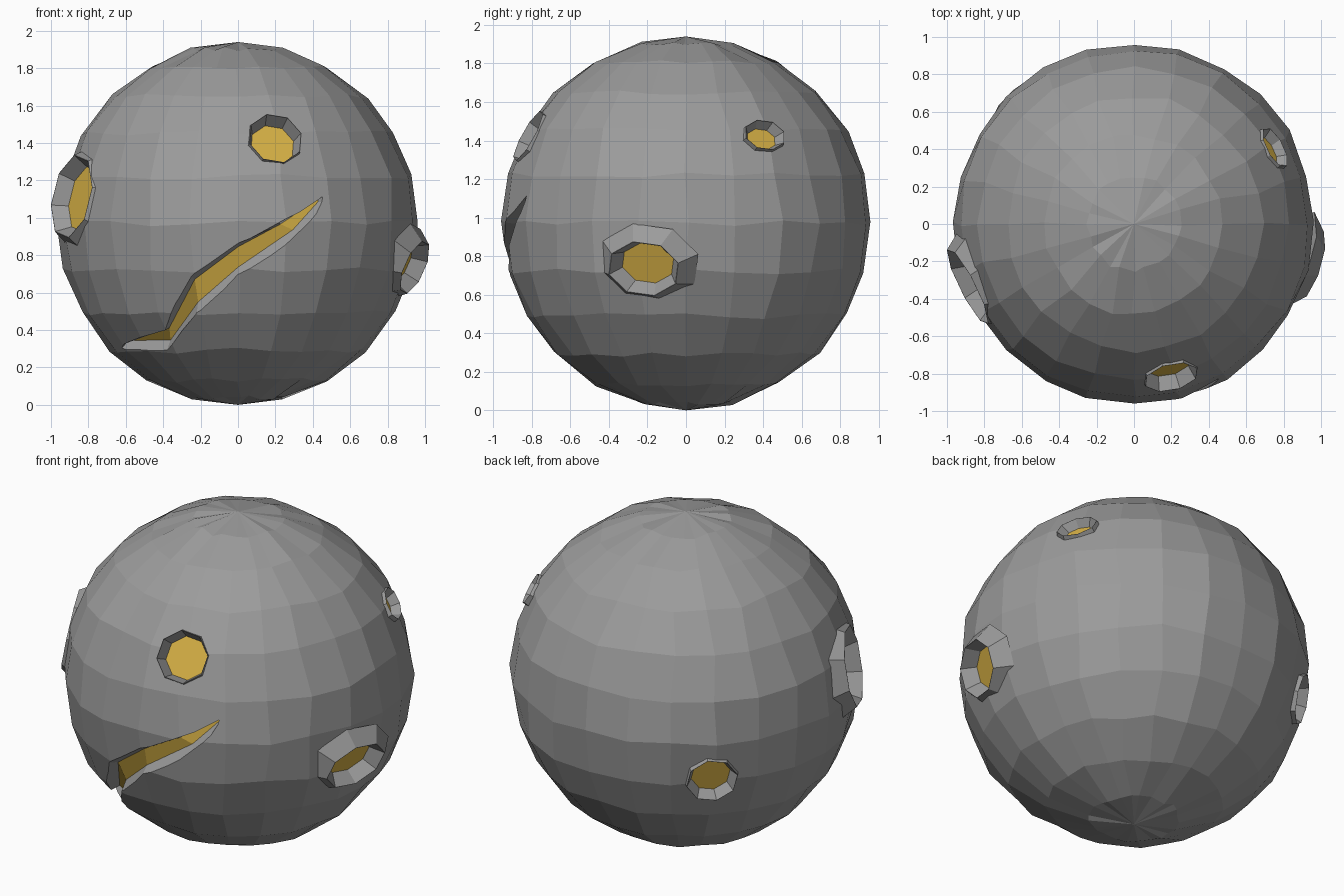
import bpy, bmesh, math, random
from mathutils import Vector

if "Cube" in bpy.data.objects:
    bpy.data.objects.remove(bpy.data.objects["Cube"])

random.seed(4)
CENTRE = Vector((0, 0, 0.97))


def material(name, colour):
    mat = bpy.data.materials.new(name)
    mat.diffuse_color = (*colour, 1)
    mat.use_nodes = True
    mat.node_tree.nodes["Principled BSDF"].inputs["Base Color"].default_value = mat.diffuse_color
    return mat


grey = material("dark_grey", (0.33, 0.33, 0.33))
gold = material("gold", (0.68, 0.44, 0.06))


def make_object(name, bm):
    bmesh.ops.recalc_face_normals(bm, faces=bm.faces)
    mesh = bpy.data.meshes.new(name)
    bm.to_mesh(mesh)
    bm.free()
    mesh.materials.append(grey)
    mesh.materials.append(gold)
    obj = bpy.data.objects.new(name, mesh)
    bpy.context.collection.objects.link(obj)
    return obj


def add_solid(bm, low, high, low_material=0):
    """Closed solid between two matching loops, capped with quad strips."""
    n = len(low)
    a = [bm.verts.new(p) for p in low]
    b = [bm.verts.new(p) for p in high]
    for i in range(n):
        j = (i + 1) % n
        bm.faces.new((a[i], a[j], b[j], b[i]))
    for i in range(n // 2 - 1):
        for c, mat in ((a, low_material), (b, 0)):
            face = bm.faces.new((c[i], c[i + 1], c[n - 2 - i], c[n - 1 - i]))
            face.material_index = mat


def ring(centre, normal, offset, radius, squash):
    """Octagon facing along normal, pushed out from centre by offset."""
    side = Vector((0, 0, 1)).cross(normal).normalized()
    up = normal.cross(side)
    angles = [math.radians(45 * k + 12) for k in range(8)]
    return [centre + normal * offset + side * radius * math.cos(t)
            + up * radius * squash * math.sin(t) for t in angles]


# Rough low-poly ball
bm = bmesh.new()
bmesh.ops.create_uvsphere(bm, u_segments=24, v_segments=12, radius=0.97)
for v in bm.verts:
    if abs(v.co.z) < 0.96:
        length = 0.97 + random.uniform(-0.016, 0.004)
        v.co += Vector([random.uniform(-0.016, 0.016) for _ in range(3)])
        v.co = v.co.normalized() * length
body = make_object("rocky_ball", bm)

# Craters: rim centre, facing, rim radius, floor radius, depth, squash, collar
craters = [
    ((0.20, -0.82, 0.455), (0.20, -0.82, 0.455), 0.148, 0.122, 0.08, 1.0, 1.1),
    ((-0.89, -0.335, 0.145), (-0.86, -0.44, 0.18), 0.228, 0.18, 0.08, 1.0, 1.25),
    ((0.945, -0.22, -0.235), (0.88, -0.28, -0.36), 0.195, 0.145, 0.08, 0.78, 1.45),
    ((0.755, 0.41, 0.46), (0.76, 0.40, 0.48), 0.118, 0.085, 0.05, 0.75, 1.15),
    ((-0.645, 0.67, -0.235), (-0.645, 0.67, -0.235), 0.143, 0.11, 0.06, 1.0, 1.1),
]
collars, cutters = bmesh.new(), bmesh.new()
for centre, facing, rim, floor, depth, squash, collar in craters:
    c, n = Vector(centre), Vector(facing).normalized()
    add_solid(collars, ring(c, n, -0.09, rim * collar, squash),
              ring(c, n, 0, rim * 1.01, squash))
    outer = rim + (rim - floor) * 0.12 / depth
    add_solid(cutters, ring(c, n, -depth, floor, squash),
              ring(c, n, 0.12, outer, squash), 1)

# Winding crack on the front: upper and lower edge as (x, z)
upper = [(-.61, .325), (-.39, .40), (-.25, .69), (0, .87), (.22, .975), (.455, 1.115)]
lower = [(-.62, .305), (-.38, .29), (-.22, .49), (0, .69), (.33, .925), (.45, 1.085)]


def on_ball(p):
    x, z = p[0], p[1] - CENTRE.z
    return Vector((x, -math.sqrt(0.958 ** 2 - x * x - z * z), z))


edge_a, edge_b = [on_ball(p) for p in upper], [on_ball(p) for p in lower]


def crack_loop(scale, inset):
    a = [p.lerp(q, inset) * scale for p, q in zip(edge_a, edge_b)]
    b = [q.lerp(p, inset) * scale for p, q in zip(edge_a, edge_b)]
    return a + b[::-1]


add_solid(cutters, crack_loop(0.945, 0.18), crack_loop(1.12, -0.3), 1)

# Add raised rims, then cut out the craters and the crack (gold floors)
helpers = [(make_object("rim_collars", collars), 'UNION'),
           (make_object("crater_cutters", cutters), 'DIFFERENCE')]
for helper, operation in helpers:
    helper.hide_render = True
    mod = body.modifiers.new(operation.title(), 'BOOLEAN')
    mod.operation = operation
    mod.solver = 'EXACT'
    mod.object = helper
depsgraph = bpy.context.evaluated_depsgraph_get()
mesh = bpy.data.meshes.new_from_object(body.evaluated_get(depsgraph))
body.modifiers.clear()
body.data = mesh
for helper, _ in helpers:
    bpy.data.objects.remove(helper)
for poly in mesh.polygons:
    poly.use_smooth = False
body.location = CENTRE
